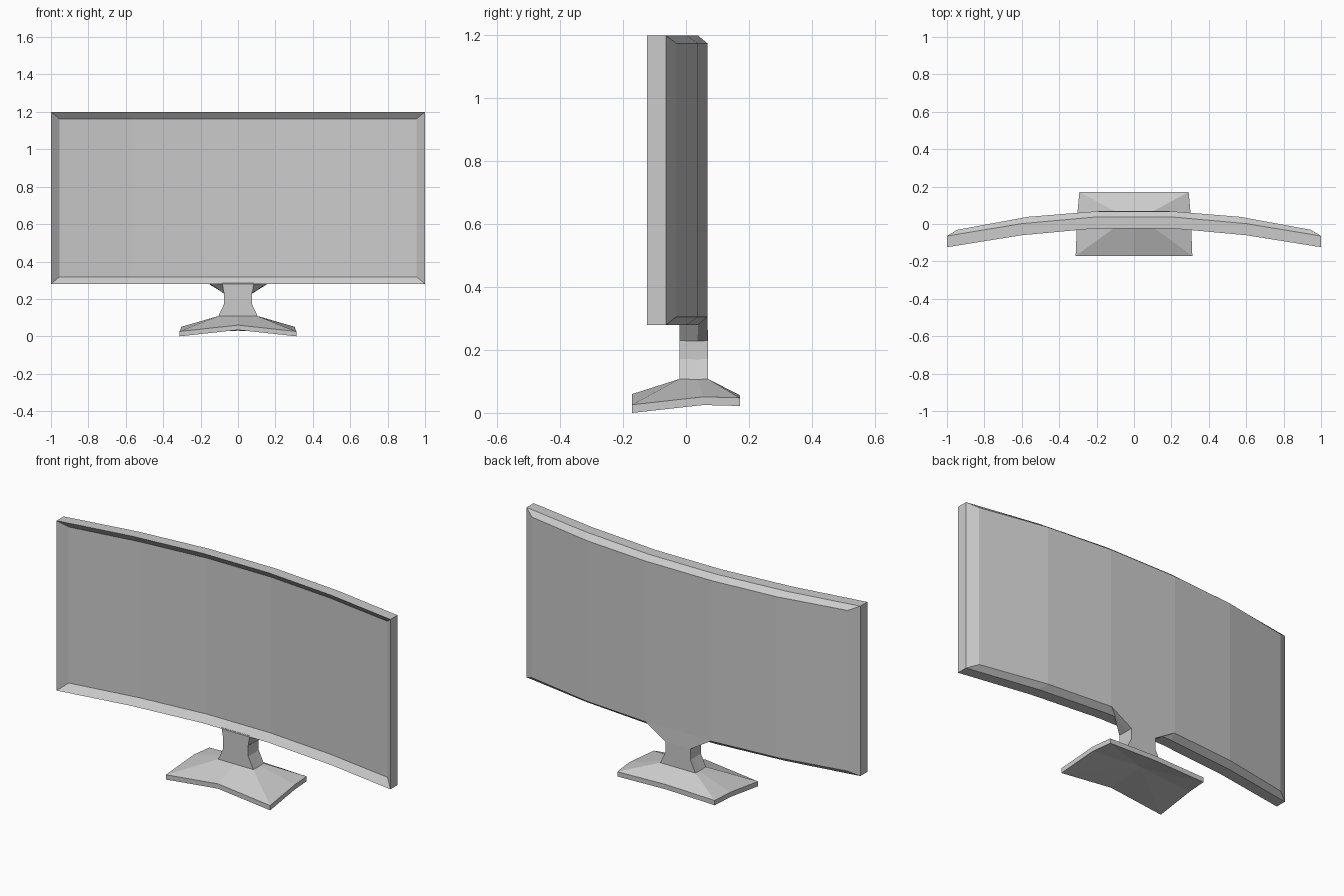
import bpy, bmesh

if "Cube" in bpy.data.objects:
    bpy.data.objects.remove(bpy.data.objects["Cube"])


def loft(name, rings, caps):
    """Skin a list of closed rings; caps(bm, vert_rings) closes the ends."""
    bm = bmesh.new()
    vr = [[bm.verts.new(p) for p in r] for r in rings]
    for a, b in zip(vr, vr[1:]):
        n = len(a)
        for i in range(n):
            j = (i + 1) % n
            bm.faces.new((a[i], a[j], b[j], b[i]))
    caps(bm, vr)
    bmesh.ops.recalc_face_normals(bm, faces=bm.faces)
    me = bpy.data.meshes.new(name)
    bm.to_mesh(me)
    bm.free()
    ob = bpy.data.objects.new(name, me)
    bpy.context.collection.objects.link(ob)
    return ob


# Curved panel: recessed screen, front rim, side shell, chamfered back
def panel_ring(xs, ys, z0, z1):
    xs = [-x for x in reversed(xs)] + xs
    ys = ys[::-1] + ys
    low = [(x, y, z0) for x, y in zip(xs, ys)]
    return low + [(x, y, z1) for x, y, _ in reversed(low)]


def panel_caps(bm, vr):
    for r in (vr[0], vr[-1]):
        n = len(r)
        for i in range(n // 2 - 1):
            bm.faces.new((r[i], r[i + 1], r[n - 2 - i], r[n - 1 - i]))


loft("curved_screen", [
    panel_ring([.19, .57, .955], [.008, -.026, -.085], .318, 1.163),
    panel_ring([.2, .6, 1], [-.023, -.06, -.124], .28, 1.2),
    panel_ring([.2, .6, 1], [.038, .002, -.064], .28, 1.2),
    panel_ring([.2, .57, .945], [.068, .038, -.031], .305, 1.175),
], panel_caps)


# Stand: angled foot rising into a neck that flares at the panel
def stand_ring(half, dz=0):
    """half: front centre, front corner, side, back corner, back centre."""
    pts = [(x, y, z + dz) for x, y, z in half]
    return pts + [(-x, y, z) for x, y, z in reversed(pts[1:-1])]


def neck(w, z):
    return [(0, -.02, z), (w, -.02, z), (w, .037, z - .002),
            (w, .07, z), (0, .07, z)]


def stand_caps(bm, vr):
    c = bm.verts.new((0, .05, .05))
    r = vr[0]
    for i in range(len(r)):
        bm.faces.new((r[i], r[(i + 1) % len(r)], c))
    bm.faces.new(vr[-1])


foot = [(0, -.171, .06), (.312, -.171, .026), (.303, .055, .051),
        (.292, .171, .048), (0, .171, .056)]
flare = [(0, -.02, .285), (.085, -.02, .285), (.155, .038, .285),
         (.2, .068, .307), (0, .068, .307)]
loft("stand", [
    stand_ring(foot, -.026),
    stand_ring(foot),
    stand_ring(neck(.105, .108)),
    stand_ring(neck(.075, .172)),
    stand_ring(neck(.075, .23)),
    stand_ring(flare),
], stand_caps)
